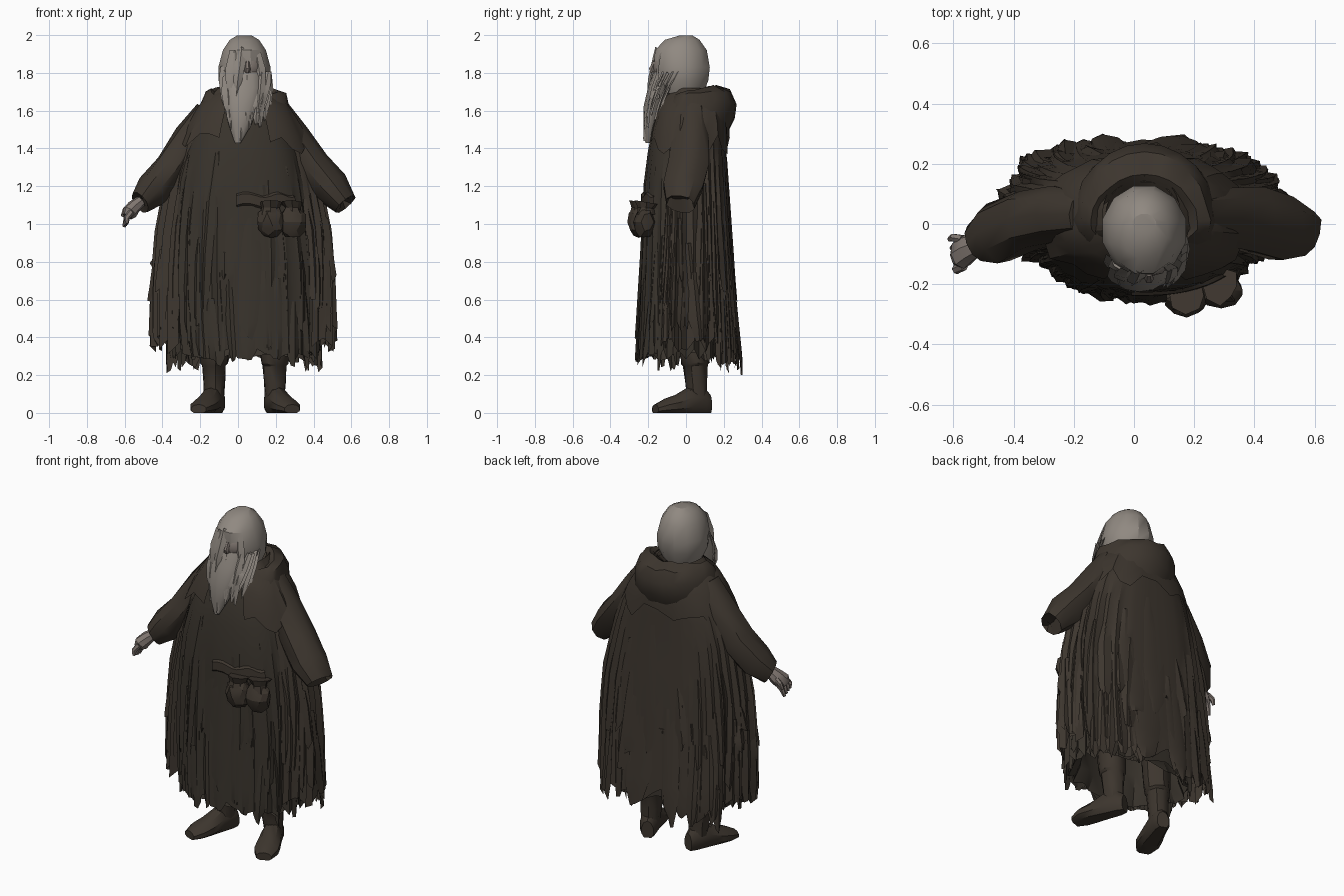
import bpy, bmesh, math, random
from mathutils import Vector, Matrix

if "Cube" in bpy.data.objects:
    bpy.data.objects.remove(bpy.data.objects["Cube"])

random.seed(5)
R = random.uniform


def colour(name, r, g, b):
    m = bpy.data.materials.new(name)
    m.diffuse_color = (r, g, b, 1)
    m.use_nodes = True
    m.node_tree.nodes["Principled BSDF"].inputs["Base Color"].default_value = m.diffuse_color
    return m


CLOAK = colour("cloak brown", .047, .037, .028)
ROBE = colour("robe brown", .040, .033, .025)
LEATHER = colour("leather", .046, .036, .027)
HAIR = colour("grey hair", .28, .25, .22)
SKIN = colour("skin", .22, .185, .165)


def finish(name, bm, mat, angle=35):
    me = bpy.data.meshes.new(name)
    bm.to_mesh(me)
    bm.free()
    ob = bpy.data.objects.new(name, me)
    bpy.context.collection.objects.link(ob)
    me.materials.append(mat)
    bpy.ops.object.select_all(action='DESELECT')
    ob.select_set(True)
    bpy.context.view_layer.objects.active = ob
    bpy.ops.object.shade_smooth_by_angle(angle=math.radians(angle))
    return ob


def skin(bm, rings, closed=True, caps=False):
    """Join rows of points with quads."""
    rows = [[bm.verts.new(p) for p in ring] for ring in rings]
    n = len(rows[0])
    for a, b in zip(rows, rows[1:]):
        for i in range(n if closed else n - 1):
            j = (i + 1) % n
            bm.faces.new((b[i], b[j], a[j], a[i]))
    if caps:
        bm.faces.new(rows[0])
        bm.faces.new(rows[-1][::-1])
    bmesh.ops.recalc_face_normals(bm, faces=bm.faces)


def tube(bm, path, n=10, caps=True, rough=0, flat=1):
    """Round sweep through (x, y, z, radius) stations; flat widens it along y."""
    pts = [Vector(p[:3]) for p in path]
    rings = []
    for i, p in enumerate(pts):
        d = (pts[min(i + 1, len(pts) - 1)] - pts[max(i - 1, 0)]).normalized()
        u = d.cross(Vector((0.05, 1, 0.02))).normalized()
        v = d.cross(u) * flat
        rings.append([p + (u * math.cos(t) + v * math.sin(t)) * path[i][3] * (1 + R(-rough, rough))
                      for t in (2 * math.pi * k / n for k in range(n))])
    skin(bm, rings, True, caps)


def blob(bm, centre, radii, sub=2, rough=0):
    r = bmesh.ops.create_icosphere(bm, subdivisions=sub, radius=1)
    for v in r['verts']:
        k = 1 + R(-rough, rough)
        v.co = Vector(c + s * q * k for c, s, q in zip(centre, radii, v.co))


def on_cloth(sec, a, z, k=1):
    """Point on a draped shell: sections are (z, centre x, half width, front y, back y)."""
    hi, lo = sec[0], sec[-1]
    for hi, lo in zip(sec, sec[1:]):
        if z >= lo[0]:
            break
    f = min(1.15, max(0, (hi[0] - z) / (hi[0] - lo[0])))
    cx, rx, yf, yb = (hi[i] + (lo[i] - hi[i]) * f for i in range(1, 5))
    c, s = math.cos(a), math.sin(a)
    e = .78 if s > 0 else (.95 if c < 0 else .88)      # fuller behind than in front
    c = math.copysign(abs(c) ** e, c)
    s = math.copysign(abs(s) ** e, s)
    return Vector((cx + k * rx * c, k * (yb * s if s > 0 else -yf * s), z))


def drape(name, sec, mat, a0, a1, cols, rows, ragged, pleat):
    """Pleated sheet with a torn hem."""
    top, hem = sec[0][0], sec[-1][0]
    fold = [(pleat if i % 2 else -pleat) * R(.2, 1.2) for i in range(cols + 1)]
    ends = [hem + R(-ragged, ragged) for _ in range(cols + 1)]
    full = a1 - a0 > 359
    rings = []
    for j in range(rows + 1):
        t = j / rows
        ring = []
        for i in range(cols if full else cols + 1):
            a = math.radians(a0 + (a1 - a0) * i / cols)
            z = top + (ends[i] - top) * t
            ring.append(on_cloth(sec, a, z, 1 + fold[i] * min(1, t * 1.6)))
        rings.append(ring)
    bm = bmesh.new()
    skin(bm, rings, full)
    return finish(name, bm, mat, 30)


def tatters(name, sec, mat, a0, a1, count, ztop, zend, out=.06):
    """Torn strips of cloth hanging over a draped shell."""
    bm = bmesh.new()
    for i in range(count):
        a = math.radians(a0 + (a1 - a0) * (i + R(.1, .9)) / count)
        z0, z1 = R(*ztop), R(*zend)
        w, lift = R(.07, .16), R(-.02, out)
        lean = R(-.1, .1)
        rings = []
        for t, ws in ((0, .5), (.3, 1), (.65, .95), (.88, .75), (1, .3)):
            z = z0 + (z1 - z0) * t
            rings.append([on_cloth(sec, a + lean * t + s * w * ws, z - R(0, .06) * t,
                                   1.0 + lift * t + bump)
                          for s, bump in ((-1, -.025), (0, .02), (1, -.015))])
        skin(bm, rings, False)
    return finish(name, bm, mat, 30)


# Long robe, closed all round, with a hem lining tucked under
robe = [(1.68, .02, .13, -.10, .13), (1.55, .02, .23, -.17, .18), (1.4, .02, .30, -.2, .19),
        (1.2, .02, .35, -.225, .19), (1.0, .025, .375, -.23, .2), (.8, .03, .39, -.237, .21),
        (.5, .035, .39, -.25, .22), (.31, .045, .38, -.26, .23)]
drape("robe", robe, ROBE, 0, 360, 56, 9, .03, .035)
tatters("robe_strips", robe, ROBE, 190, 350, 20, (.75, 1.4), (.32, .75), .05)
tatters("robe_hem_strips", robe, ROBE, 180, 540, 30, (.5, .8), (.27, .38), .05)
lining = [(.55, .04, .30, -.17, .16), (.40, .045, .31, -.19, .18), (.30, .045, .35, -.235, .215)]
drape("hem_lining", lining, ROBE, 0, 360, 32, 3, .03, .05)

# Open cloak over the shoulders and back
cloak = [(1.72, .025, .13, -.07, .16), (1.62, .025, .235, -.10, .20), (1.45, .025, .335, -.12, .21),
         (1.3, .025, .39, -.13, .215), (1.0, .03, .455, -.15, .235), (.7, .03, .475, -.17, .25),
         (.36, .028, .475, -.19, .275)]
drape("cloak", cloak, CLOAK, -42, 222, 50, 9, .06, .04)
tatters("cloak_strips", cloak, CLOAK, -44, 224, 40, (.7, 1.35), (.38, .8))
tatters("cloak_side_strips", cloak, CLOAK, -30, 30, 7, (.7, .95), (.36, .48), .04)
tatters("cloak_other_side_strips", cloak, CLOAK, 150, 210, 7, (.7, .95), (.38, .48), .03)
tatters("cloak_hem_strips", cloak, CLOAK, 35, 145, 18, (.6, .9), (.25, .36), .08)

# Shoulder cape and fallen hood
cape = [(1.71, .025, .12, -.08, .14), (1.65, .03, .22, -.14, .2), (1.53, .03, .295, -.185, .225),
        (1.42, .03, .345, -.205, .23)]
drape("shoulder_cape", cape, CLOAK, -68, 248, 26, 4, .06, .025)
hood = [(1.66, .03, .09, -.04, .09), (1.70, .03, .13, -.06, .125), (1.73, .035, .175, -.09, .165),
        (1.705, .035, .215, -.12, .24), (1.64, .035, .24, -.14, .268), (1.55, .035, .25, -.15, .258),
        (1.48, .035, .22, -.14, .22)]
bm = bmesh.new()
rings = []
for z, cx, rx, yf, yb in hood:
    ring = []
    for i in range(21):
        a = math.radians(-55 + 290 * i / 20)
        s = math.sin(a)
        k = R(.97, 1.03)
        ring.append((cx + rx * math.cos(a) * k, (yb if s > 0 else -yf) * s,
                     z + R(-.01, .01) - .07 * max(0, -s) - .02 * (1 - abs(s))))
    rings.append(ring)
skin(bm, rings, False)
finish("hood", bm, CLOAK, 40)

# Sleeves with a turned-in cuff
arms = {"left_sleeve": [(-.16, .03, 1.60, .07), (-.25, .03, 1.46, .085), (-.35, .015, 1.30, .092),
                        (-.45, -.03, 1.18, .095), (-.52, -.065, 1.115, .062), (-.49, -.055, 1.15, .04)],
        "right_sleeve": [(.20, .03, 1.60, .08), (.29, .03, 1.46, .09), (.395, .015, 1.31, .097),
                         (.49, -.015, 1.195, .10), (.568, -.03, 1.105, .07), (.53, -.03, 1.15, .05)]}
for name, path in arms.items():
    bm = bmesh.new()
    tube(bm, path, 10, True, .07, 1.12)
    finish(name, bm, CLOAK, 35)

# Bare hand with fingers
bm = bmesh.new()
tube(bm, [(-.515, -.065, 1.12, .03), (-.55, -.08, 1.09, .038), (-.575, -.1, 1.06, .04), (-.585, -.105, 1.04, .03)],
     8, True, .05, 1.3)
for k in range(4):
    y = -.06 - .026 * k
    tube(bm, [(-.565, y, 1.065, .017), (-.59, y - .012, 1.03, .016),
              (-.604 + .006 * k, y - .02, .985 + .006 * k, .009)], 6)
tube(bm, [(-.57, -.05, 1.09, .015), (-.60, -.045, 1.07, .014), (-.612, -.05, 1.04, .009)], 6)
finish("hand", bm, SKIN)

# Head under a faceted cap of hair
head = [(1.998, .04, .035, 0), (1.975, .08, .095, -.02), (1.92, .118, .142, -.027), (1.83, .143, .153, -.022),
        (1.76, .142, .143, -.02), (1.69, .11, .115, -.02)]
bm = bmesh.new()
skin(bm, [[(.034 + rx * math.cos(t), cy + ry * math.sin(t), z)
           for t in (2 * math.pi * (k + .5) / 12 for k in range(12))] for z, rx, ry, cy in head], True, True)
finish("head_hair", bm, HAIR, 30)
bm = bmesh.new()
blob(bm, (.045, -.105, 1.83), (.085, .072, .08), 2)
tube(bm, [(.05, -.165, 1.86, .010), (.05, -.182, 1.82, .016), (.05, -.175, 1.805, .014)], 6)
finish("face", bm, SKIN, 40)


def locks(bm, starts):
    """Flat tapering locks from one point to another with a half width and a forward bow."""
    for p, q, w, bow in starts:
        p, q = Vector(p), Vector(q)
        rings = []
        for t, ws in ((0, .6), (.35, 1), (.7, .75), (1, .15)):
            c = p.lerp(q, t)
            c.y -= bow * math.sin(math.pi * t)
            rings.append([c + Vector((s * w * ws, -b, R(-.01, .01)))
                          for s, b in ((-1, 0), (0, .012), (1, 0))])
        skin(bm, rings, False)


# Beard body and loose locks
bm = bmesh.new()
body = [(1.81, .025, -.11, .105, .06), (1.72, .025, -.14, .11, .062), (1.62, .018, -.17, .092, .055),
        (1.52, .01, -.19, .058, .036), (1.43, -.001, -.2, .016, .014)]
skin(bm, [[(cx + rx * math.cos(t), cy + ry * math.sin(t), z)
           for t in (math.pi * k / 6 for k in range(12))] for z, cx, cy, rx, ry in body], True, True)
finish("beard", bm, HAIR, 40)
bm = bmesh.new()
locks(bm, [((x, -.17 + .3 * abs(x - .03), R(1.72, 1.80)),
            (x * .9 + R(-.01, .02), -.215 + .2 * abs(x - .02), 1.45 + abs(x) * .8 + R(-.03, .07)),
            R(.02, .04), .012) for x in (-.06 + .2 * i / 15 for i in range(16))])
locks(bm, [((.16, -.04 - .025 * i, 1.80), (.155 - .015 * i, -.14 - .02 * i, 1.54 + R(0, .07)), .028, .01)
           for i in range(4)])
locks(bm, [((-.075, -.1, 1.84), (-.065, -.15, 1.6), .03, .01), ((-.02, -.145, 1.92), (-.04, -.18, 1.66), .04, .012),
           ((.02, -.15, 1.93), (-.01, -.195, 1.68), .03, .01), ((.10, -.13, 1.90), (.13, -.14, 1.66), .035, .012)])
finish("beard_locks", bm, HAIR, 40)

# Short belt span showing between the cloak fronts, and lumpy pouches
bm = bmesh.new()
skin(bm, [[on_cloth(robe, math.radians(266 + 50 * i / 12), z + .01 * math.sin(i), k) for i in range(13)]
          for z, k in ((1.16, 1.0), (1.15, 1.05), (1.10, 1.05), (1.09, 1.0))], False)
finish("belt", bm, LEATHER)
for name, x, y, w in (("inner_pouch", .175, -.25, .072), ("outer_pouch", .29, -.22, .075)):
    bm = bmesh.new()
    blob(bm, (x, y, 1.01), (w, .058, .085), 2, .12)
    tube(bm, [(x, y + .01, 1.05, .055), (x, y + .01, 1.085, .045), (x, y + .015, 1.115, .06)], 8, True, .2)
    finish(name, bm, LEATHER, 20)

# Boots: foot, shaft and folded cuff
foot = [(-.065, .035, .10), (-.03, .052, .14), (.05, .058, .14), (.13, .068, .095), (.19, .07, .075), (.245, .045, .045)]
for side, x, turn in (("left", -.125, -20), ("right", .195, 22)):
    place = Matrix.Translation((x, .065, 0)) @ Matrix.Rotation(math.radians(turn), 4, 'Z')
    bm = bmesh.new()
    skin(bm, [[place @ Vector((w * math.cos(t), -d, h * max(0, .4 + .6 * math.sin(t))))
               for t in (2 * math.pi * (k + .5) / 10 for k in range(10))] for d, w, h in foot], True, True)
    finish(side + "_foot", bm, LEATHER)
    bm = bmesh.new()
    tube(bm, [(x, .06, .08, .054), (x, .055, .16, .058), (x, .05, .25, .064), (x, .05, .262, .074),
              (x, .045, .32, .076), (x, .03, .6, .085)], 11, True, .05)
    finish(side + "_boot_shaft", bm, LEATHER)
